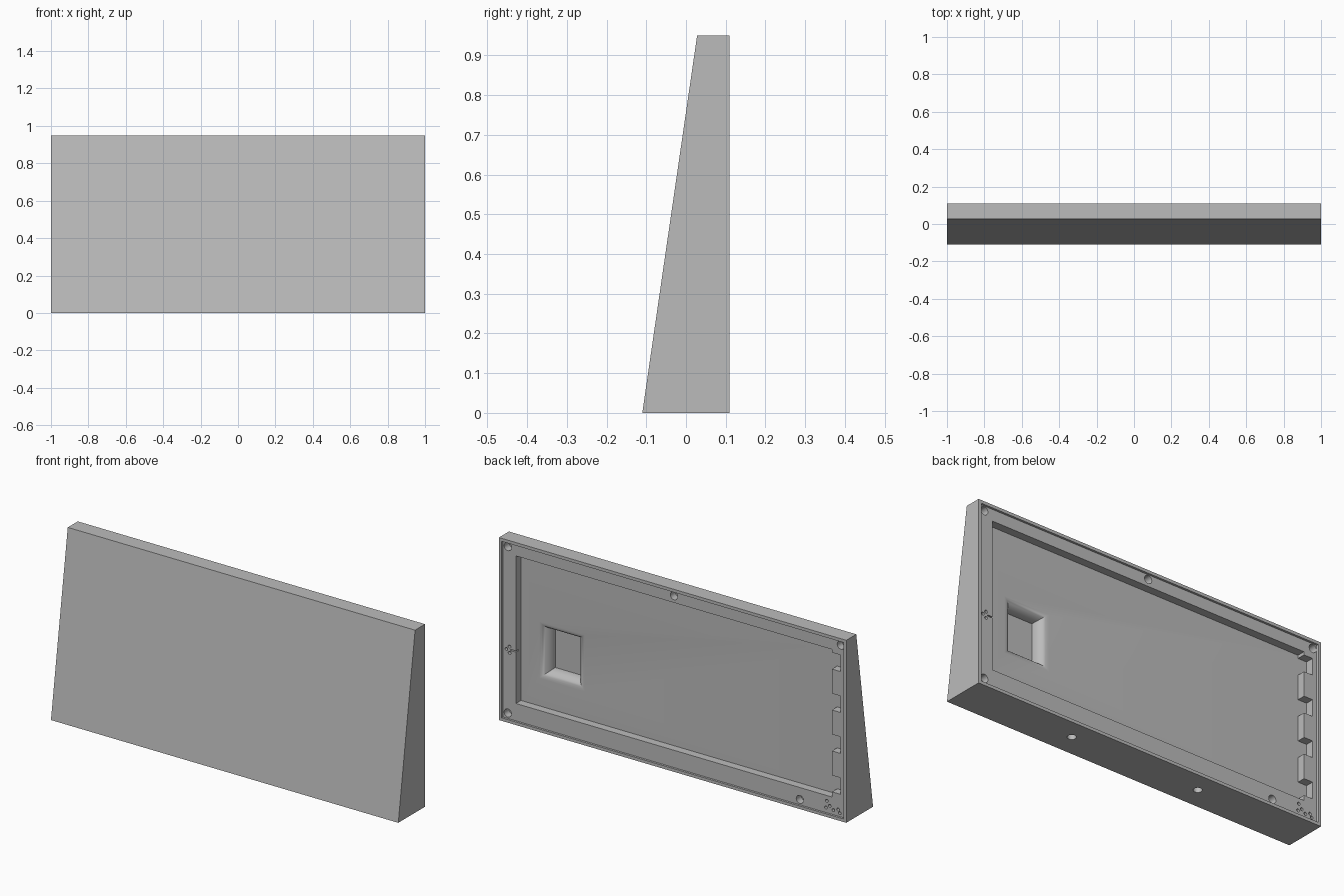
import bpy, bmesh, math
from mathutils import Matrix, Vector

if "Cube" in bpy.data.objects:
    bpy.data.objects.remove(bpy.data.objects["Cube"], do_unlink=True)

H, BACK = 0.95, 0.11           # height, y of the back plane
LEDGE, FLOOR = 0.099, 0.057    # y of the rabbet ledge and the pocket floor
OUT = 0.2                      # cutters start behind the back plane

grey = bpy.data.materials.new("plain_grey")
grey.use_nodes = True
grey.diffuse_color = (0.5, 0.5, 0.5, 1)
grey.node_tree.nodes["Principled BSDF"].inputs["Base Color"].default_value = (0.5, 0.5, 0.5, 1)


def make(name, bm):
    bmesh.ops.recalc_face_normals(bm, faces=bm.faces)
    me = bpy.data.meshes.new(name)
    bm.to_mesh(me)
    bm.free()
    me.materials.append(grey)
    ob = bpy.data.objects.new(name, me)
    bpy.context.collection.objects.link(ob)
    return ob


def loft(name, rings):
    """Closed solid skinned through rings with equal point counts."""
    bm = bmesh.new()
    loops = [[bm.verts.new(p) for p in r] for r in rings]
    n = len(loops[0])
    for a, b in zip(loops, loops[1:]):
        for i in range(n):
            j = (i + 1) % n
            bm.faces.new((a[i], a[j], b[j], b[i]))
    bm.faces.new(loops[0])
    bm.faces.new(loops[-1])
    return make(name, bm)


def rect(x0, x1, z0, z1):
    return [(x0, z0), (x1, z0), (x1, z1), (x0, z1)]


def back_cut(name, outline, y):
    return loft(name, [[(x, yy, z) for x, z in outline] for yy in (OUT, y)])


def drill(name, centre, axis, radius, depth, sides=24):
    """Round cutter reaching the given depth both ways from centre."""
    bm = bmesh.new()
    turn = Vector((0, 0, 1)).rotation_difference(Vector(axis)).to_matrix().to_4x4()
    bmesh.ops.create_cone(bm, cap_ends=True, segments=sides, radius1=radius, radius2=radius,
                          depth=2 * depth, matrix=Matrix.Translation(centre) @ turn)
    return make(name, bm)


# Wedge body: vertical back, sloping front
side = [(-BACK, 0), (BACK, 0), (BACK, H), (0.028, H)]
body = loft("wedge_housing", [[(x, y, z) for y, z in side] for x in (-1, 1)])

# Shallow rabbet that leaves a thin rim
rim = 0.016
cutters = [back_cut("rabbet_cutter", rect(-1 + rim, 1 - rim, rim, H - rim), LEDGE)]

# Main pocket with four notches in its right edge
edge, low, high = 0.91, 0.106, H - 0.076
outline = [(-edge, low)]
for i in reversed(range(4)):
    top = H - 0.092 - i * 0.213
    bottom = top - 0.086
    outline += [(-edge, bottom), (-0.96, bottom), (-0.96, top), (-edge, top)]
outline += [(-edge, high), (edge, high), (edge, low)]
cutters.append(back_cut("pocket_cutter", outline, FLOOR))

# Flared well in the pocket floor
outer, inner = (0.543, 0.805, 0.25, 0.545), (0.594, 0.754, 0.296, 0.505)
well_depth, steps = 0.06, 8
rings = [[(x, FLOOR + 0.02, z) for x, z in rect(*outer)]]
for i in range(steps + 1):
    a = i / steps * math.pi / 2
    box = [o + (n - o) * math.sin(a) for o, n in zip(outer, inner)]
    y = FLOOR - well_depth * (1 - math.cos(a))
    rings.append([(x, y, z) for x, z in rect(*box)])
cutters.append(loft("well_cutter", rings))

# Screw holes in the ledge
for x, z in [(0.957, H - 0.04), (0, H - 0.04), (-0.961, H - 0.04), (0.957, 0.044), (-0.725, 0.044)]:
    cutters.append(drill("screw_cutter", (x, LEDGE, z), (0, 1, 0), 0.021, 0.04))

# Mounting holes in the underside
for x in (-0.368, 0.368):
    cutters.append(drill("mount_cutter", (x, 0.005, 0), (0, 0, 1), 0.021, 0.05))

# Small pin holes, with a groove running to the pocket
pins = [(0.965, 0.375), (0.947, 0.392), (0.947, 0.36),
        (-0.88, 0.078), (-0.875, 0.042), (-0.897, 0.056), (-0.918, 0.04), (-0.945, 0.05), (-0.955, 0.034)]
for x, z in pins:
    cutters.append(drill("pin_cutter", (x, LEDGE, z), (0, 1, 0), 0.008, 0.03, 12))
cutters.append(back_cut("groove_cutter", rect(0.9, 0.94, 0.373, 0.379), LEDGE - 0.02))

# Carve everything, then drop the cutters
for c in cutters:
    c.hide_render = True
    m = body.modifiers.new(c.name, "BOOLEAN")
    m.operation, m.solver, m.object = "DIFFERENCE", "EXACT", c
bpy.context.view_layer.update()
carved = bpy.data.meshes.new_from_object(body.evaluated_get(bpy.context.evaluated_depsgraph_get()))
body.modifiers.clear()
body.data = carved
for c in cutters:
    bpy.data.objects.remove(c, do_unlink=True)
carved.materials.clear()
carved.materials.append(grey)
for p in carved.polygons:
    p.material_index = 0

bpy.ops.object.select_all(action="DESELECT")
body.select_set(True)
bpy.context.view_layer.objects.active = body
bpy.ops.object.shade_smooth_by_angle(angle=math.radians(32))
